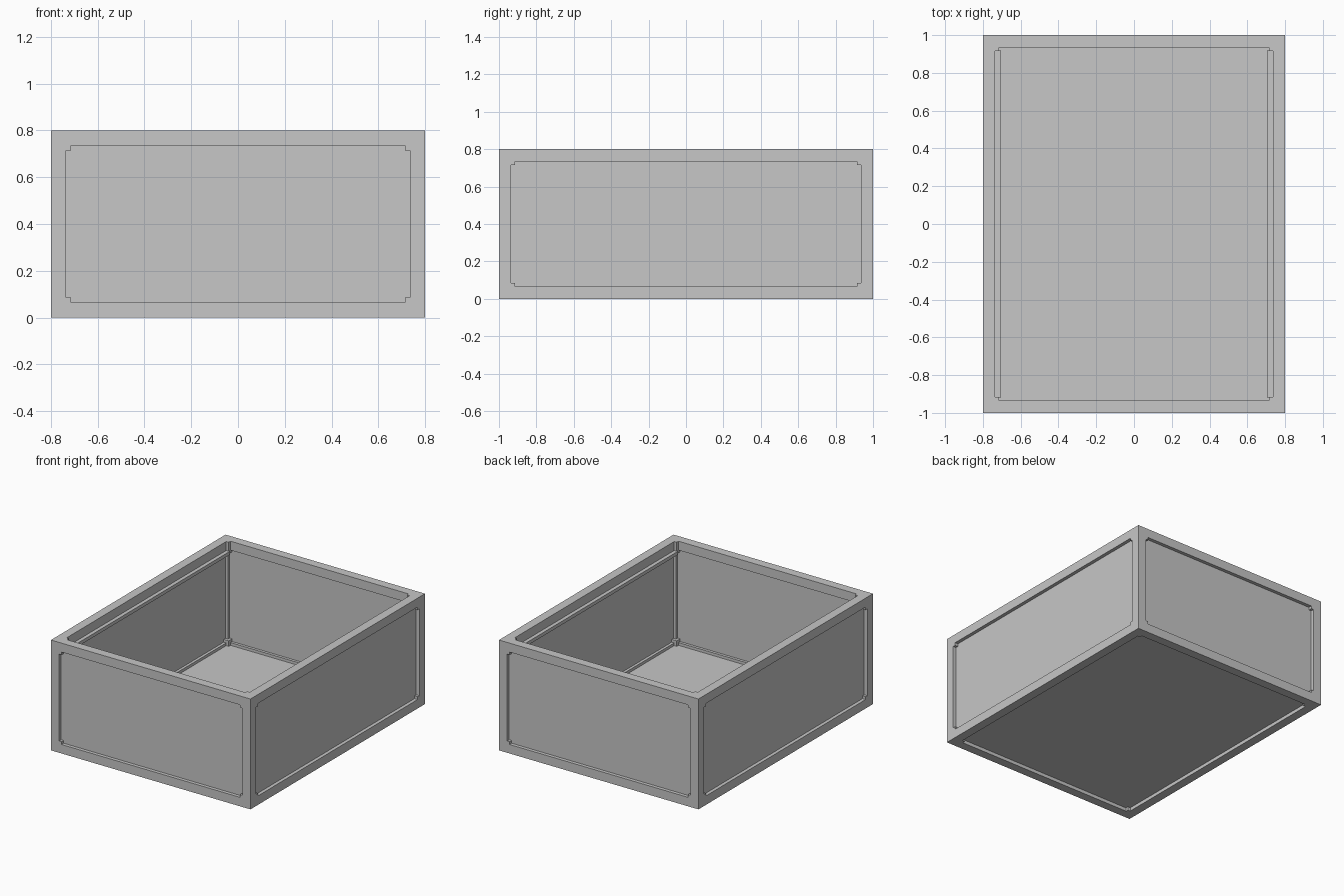
import bpy

if "Cube" in bpy.data.objects:
    bpy.data.objects.remove(bpy.data.objects["Cube"])

HX, HY, H = 0.80, 1.00, 0.80      # half width, half depth, height
BEAM, BLOCK = 0.065, 0.085        # beam thickness, corner block size
RECESS, PANEL = 0.025, 0.02       # panel set-back and thickness
LAP = 0.05                        # how far panels start inside the frame

grey = bpy.data.materials.new("plain grey")
grey.diffuse_color = (0.57, 0.57, 0.57, 1)
grey.use_nodes = True
grey.node_tree.nodes["Principled BSDF"].inputs["Base Color"].default_value = grey.diffuse_color


def box(name, lo, hi):
    """Axis-aligned box between two opposite corners."""
    x0, y0, z0 = (min(a, b) for a, b in zip(lo, hi))
    x1, y1, z1 = (max(a, b) for a, b in zip(lo, hi))
    verts = [(x, y, z) for x in (x0, x1) for y in (y0, y1) for z in (z0, z1)]
    faces = [(0, 1, 3, 2), (4, 6, 7, 5), (0, 4, 5, 1),
             (2, 3, 7, 6), (0, 2, 6, 4), (1, 5, 7, 3)]
    mesh = bpy.data.meshes.new(name)
    mesh.from_pydata(verts, [], faces)
    mesh.materials.append(grey)
    obj = bpy.data.objects.new(name, mesh)
    bpy.context.collection.objects.link(obj)
    return obj


SIDES = (-1, 1)
LEVELS = ((0, 1), (H, -1))        # outer height and inward direction

# Corner blocks
for sx in SIDES:
    for sy in SIDES:
        for z, d in LEVELS:
            box("corner_block", (sx * HX, sy * HY, z),
                (sx * (HX - BLOCK), sy * (HY - BLOCK), z + d * BLOCK))

# Upright posts between the corner blocks
for sx in SIDES:
    for sy in SIDES:
        box("post", (sx * HX, sy * HY, BLOCK),
            (sx * (HX - BEAM), sy * (HY - BEAM), H - BLOCK))

# Long and short rails, bottom and top
for z, d in LEVELS:
    for s in SIDES:
        box("side_rail", (s * HX, -HY + BLOCK, z),
            (s * (HX - BEAM), HY - BLOCK, z + d * BEAM))
        box("end_rail", (-HX + BLOCK, s * HY, z),
            (HX - BLOCK, s * (HY - BEAM), z + d * BEAM))

# Thin wall panels set back into the frame
for s in SIDES:
    box("side_panel", (s * (HX - RECESS), -HY + LAP, LAP),
        (s * (HX - RECESS - PANEL), HY - LAP, H - LAP))
    box("end_panel", (-HX + LAP, s * (HY - RECESS), LAP),
        (HX - LAP, s * (HY - RECESS - PANEL), H - LAP))

# Floor panel
box("floor_panel", (-HX + LAP, -HY + LAP, RECESS),
    (HX - LAP, HY - LAP, RECESS + PANEL))

# Narrow ledges under the long top rails
for s in SIDES:
    box("inner_ledge", (s * 0.757, -0.92, H - BEAM - 0.025),
        (s * 0.708, 0.92, H - BEAM))
